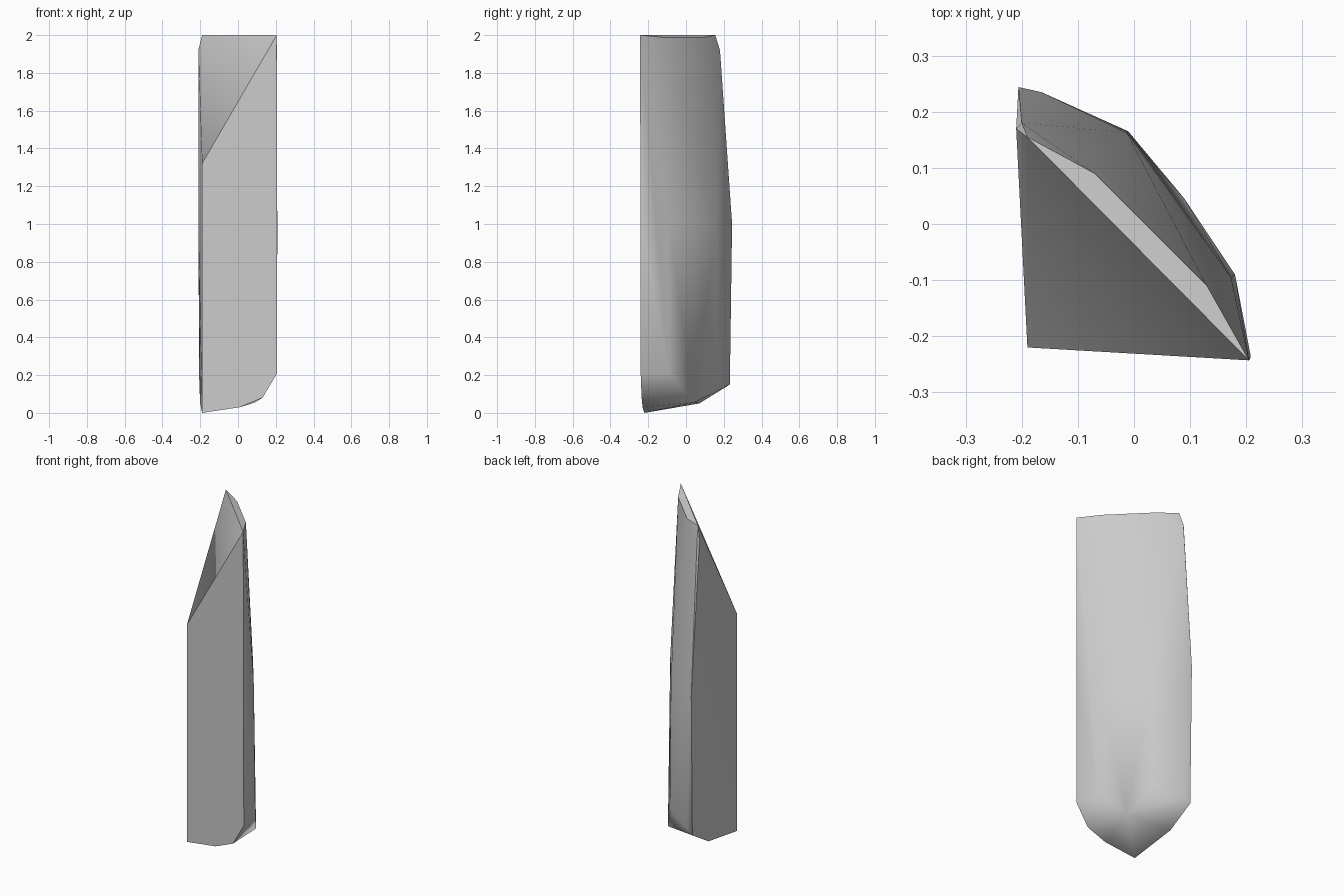
import bpy, bmesh, math

cube = bpy.data.objects.get("Cube")
if cube:
    bpy.data.objects.remove(cube)

# Stone grey material
stone = bpy.data.materials.new("stone_grey")
stone.use_nodes = True
colour = (0.6, 0.6, 0.6, 1)
stone.diffuse_color = colour
stone.node_tree.nodes["Principled BSDF"].inputs["Base Color"].default_value = colour

# Corners of the splinter, grouped by level
tip = [(-.19, -.22, 0), (.01, -.23, .03), (.13, -.235, .08),
       (-.2, .07, .05), (.09, .045, .055)]
base = [(.207, -.24, .21), (.18, -.09, .21), (-.01, .165, .225),
        (-.165, .225, .18), (-.205, .232, .15)]
middle = [(.208, -.235, 1), (.173, -.095, 1), (-.013, .163, 1),
          (-.165, .235, 1), (-.206, .244, 1), (-.21, .17, 1)]
shoulder = [(-.19, -.22, 1.32), (-.21, .17, 1.92), (-.2, .18, 1.92)]
ridge = [(.205, -.243, 2), (-.19, .155, 2), (-.07, .09, 1.987), (.13, -.11, 1.987)]

# Faceted body wrapped around the corners
bm = bmesh.new()
for corner in tip + base + middle + shoulder + ridge:
    bm.verts.new(corner)
hull = bmesh.ops.convex_hull(bm, input=bm.verts[:])
spare = {v for v in hull["geom_interior"] + hull["geom_unused"]
         if isinstance(v, bmesh.types.BMVert)}
bmesh.ops.delete(bm, geom=list(spare), context="VERTS")
bmesh.ops.dissolve_limit(bm, angle_limit=math.radians(0.5),
                         verts=bm.verts[:], edges=bm.edges[:])
bmesh.ops.recalc_face_normals(bm, faces=bm.faces[:])

mesh = bpy.data.meshes.new("stone_splinter")
bm.to_mesh(mesh)
bm.free()
mesh.materials.append(stone)
splinter = bpy.data.objects.new("stone_splinter", mesh)
bpy.context.collection.objects.link(splinter)

# Soft rounded back with crisp front and side edges
bpy.ops.object.select_all(action="DESELECT")
splinter.select_set(True)
bpy.context.view_layer.objects.active = splinter
bpy.ops.object.shade_smooth_by_angle(angle=math.radians(40))
